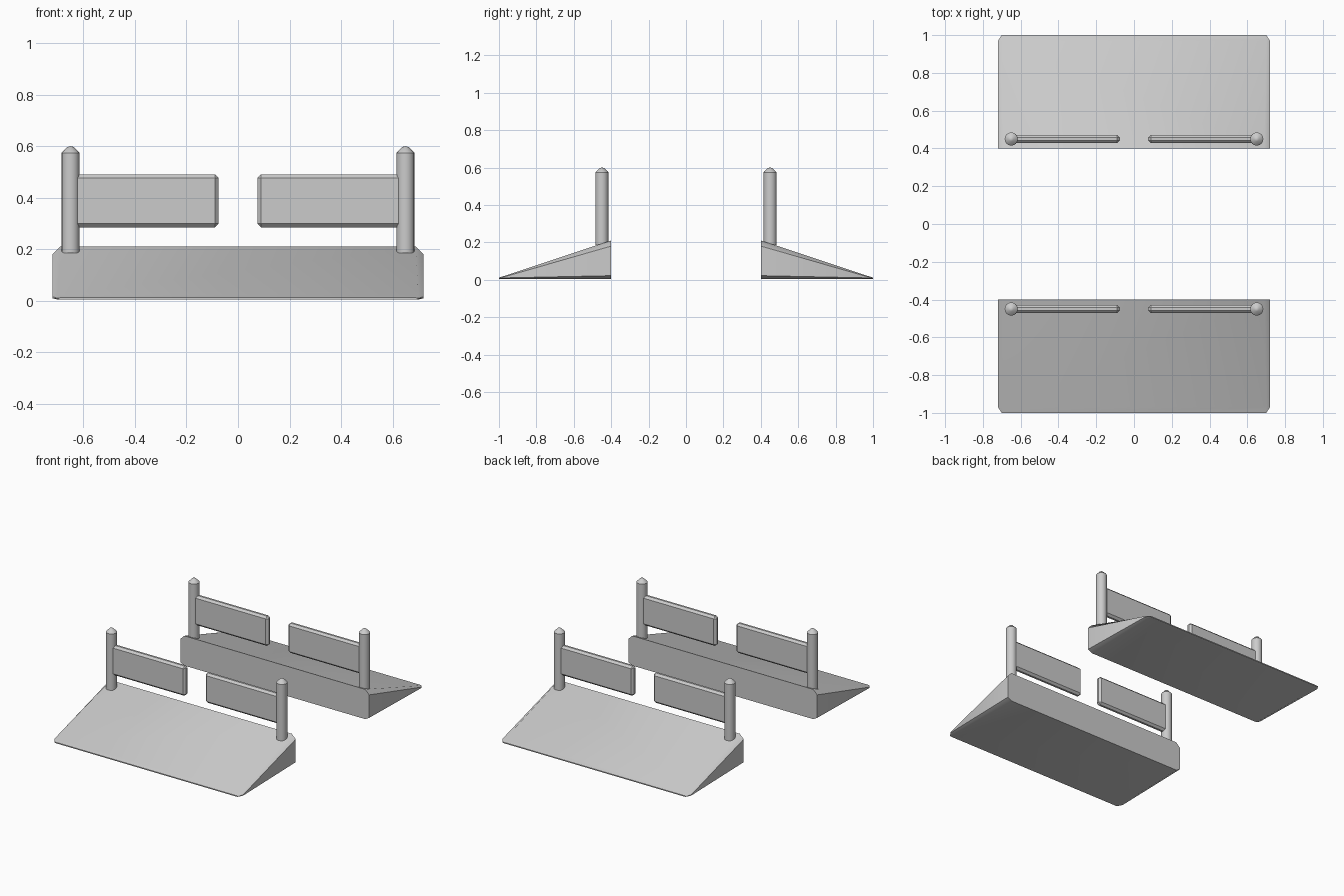
import bpy, bmesh
from mathutils import Matrix, Vector

if "Cube" in bpy.data.objects:
    bpy.data.objects.remove(bpy.data.objects["Cube"])


def finish(bm, name, angle=0.6):
    bmesh.ops.recalc_face_normals(bm, faces=bm.faces)
    mesh = bpy.data.meshes.new(name)
    bm.to_mesh(mesh)
    bm.free()
    obj = bpy.data.objects.new(name, mesh)
    bpy.context.collection.objects.link(obj)
    bpy.context.view_layer.objects.active = obj
    obj.select_set(True)
    bpy.ops.object.shade_smooth_by_angle(angle=angle)
    obj.select_set(False)
    return obj


def ramp(name, s):
    # Wedge lofted from chamfered cross-sections: y, half width, inner half width, z levels
    sections = [
        (0.40, 0.72, 0.69, (0.005, 0.022, 0.18, 0.21)),
        (0.97, 0.72, 0.70, (0.005, 0.010, 0.016, 0.021)),
        (1.00, 0.70, 0.69, (0.005, 0.007, 0.010, 0.012)),
    ]
    bm = bmesh.new()
    rings = []
    for y, w, n, (a, b, c, d) in sections:
        half = [(n, a), (w, b), (w, c), (n, d)]
        pts = half + [(-x, z) for x, z in reversed(half)]
        rings.append([bm.verts.new((x, s * y, z)) for x, z in pts])
    for r0, r1 in zip(rings, rings[1:]):
        for i in range(8):
            j = (i + 1) % 8
            bm.faces.new((r0[i], r0[j], r1[j], r1[i]))
    bm.faces.new(rings[0])
    bm.faces.new(rings[-1])
    finish(bm, name)


def post(name, x, y):
    # Round shaft with a tapered cap
    bm = bmesh.new()
    profile = [(0.035, 0.185), (0.035, 0.574), (0.012, 0.597), (0.0, 0.60)]
    verts = [bm.verts.new((r, 0, z)) for r, z in profile]
    edges = [bm.edges.new(p) for p in zip(verts, verts[1:])]
    bmesh.ops.spin(bm, geom=verts + edges, axis=(0, 0, 1), cent=(0, 0, 0),
                   angle=6.283185307, steps=16)
    bmesh.ops.remove_doubles(bm, verts=bm.verts, dist=0.0005)
    bmesh.ops.holes_fill(bm, edges=[e for e in bm.edges if e.is_boundary])
    bmesh.ops.translate(bm, verts=bm.verts, vec=(x, y, 0))
    finish(bm, name)


def gate_panel(name, sx, y):
    # Thin board with chamfered edges, its outer end set into the post
    bm = bmesh.new()
    bmesh.ops.create_cube(bm, size=1, matrix=Matrix.LocRotScale(
        Vector((sx * 0.36, y, 0.3875)), None, Vector((0.57, 0.042, 0.205))))
    bmesh.ops.bevel(bm, geom=bm.edges[:], offset=0.014, segments=1, affect='EDGES')
    finish(bm, name, 0.3)


for end, s in (("front", -1), ("back", 1)):
    ramp(f"{end}_ramp", s)
    for side, sx in (("left", -1), ("right", 1)):
        post(f"{end}_{side}_post", sx * 0.65, s * 0.45)
        gate_panel(f"{end}_{side}_gate_panel", sx, s * 0.45)
